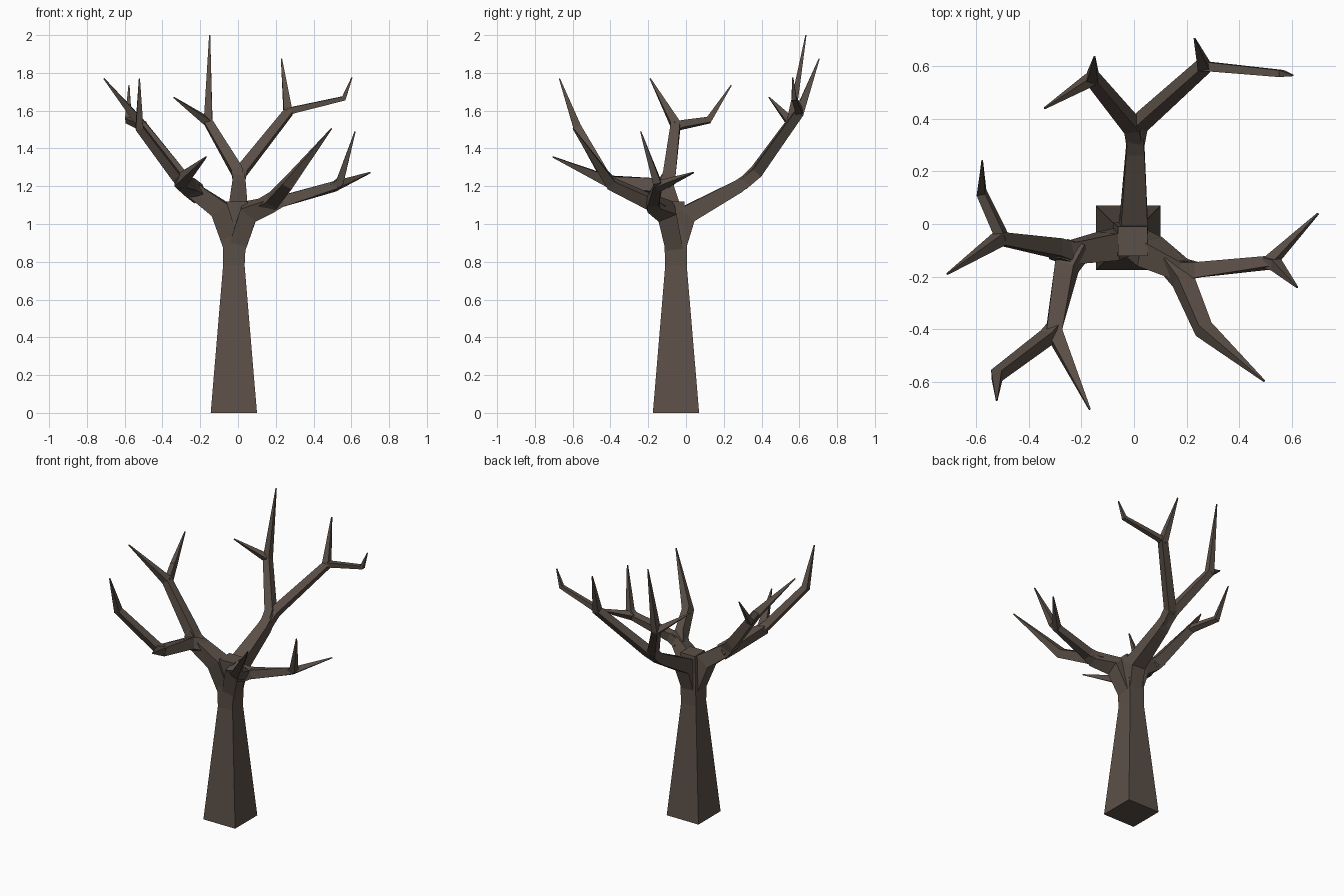
import bpy, bmesh
from mathutils import Vector

bark = bpy.data.materials.new("dark_brown_bark")
bark.diffuse_color = (0.105, 0.080, 0.064, 1)


def limb(name, pts):
    """Square tapering tube through (x, y, z, half_width) points."""
    bm = bmesh.new()
    pos = [Vector(p[:3]) for p in pts]
    rings = []
    for i, p in enumerate(pos):
        t = Vector((0, 0, 0))
        if i > 0:
            t += (p - pos[i - 1]).normalized()
        if i < len(pos) - 1:
            t += (pos[i + 1] - p).normalized()
        if name == "trunk":
            t = Vector((0, 0, 1))
        q = Vector((0, 0, 1)).rotation_difference(t.normalized())
        r = pts[i][3]
        rings.append([bm.verts.new(p + q @ Vector((sx * r, sy * r, 0)))
                      for sx, sy in ((-1, -1), (1, -1), (1, 1), (-1, 1))])
    for a, b in zip(rings, rings[1:]):
        for k in range(4):
            n = (k + 1) % 4
            bm.faces.new((a[k], a[n], b[n], b[k]))
    bm.faces.new(rings[0][::-1])
    bm.faces.new(rings[-1])
    bmesh.ops.recalc_face_normals(bm, faces=bm.faces)
    me = bpy.data.meshes.new(name)
    bm.to_mesh(me)
    bm.free()
    me.materials.append(bark)
    ob = bpy.data.objects.new(name, me)
    bpy.context.collection.objects.link(ob)


T = 0.003  # twig tip half width

# trunk
limb("trunk", [(-.022, -.053, 0, .1225), (-.022, -.053, .78, .057),
               (-.018, -.055, .92, .060), (-.005, -.065, 1.12, .056)])

# back limb with its two forks
limb("back_limb", [(-.015, -.05, .86, .045), (0, .005, 1.05, .052),
                   (.005, .28, 1.2, .035), (.005, .37, 1.27, .027)])
limb("back_left_branch", [(.005, .30, 1.21, .030), (-.005, .37, 1.28, .030),
                          (-.158, .555, 1.54, .023), (-.15, .635, 2.0, T)])
limb("back_left_twig", [(-.15, .56, 1.53, .020), (-.18, .54, 1.555, .019), (-.34, .44, 1.67, T)])
limb("back_right_branch", [(.005, .30, 1.21, .030), (.02, .38, 1.28, .029),
                           (.265, .60, 1.59, .024), (.23, .705, 1.875, T)])
limb("back_right_twig", [(.25, .60, 1.59, .020), (.30, .597, 1.605, .017),
                         (.56, .572, 1.665, .013), (.603, .565, 1.775, T)])

# left limb with its two forks
limb("left_limb", [(-.025, -.06, .86, .045), (-.10, -.085, 1.08, .052),
                   (-.24, -.11, 1.18, .042), (-.30, -.10, 1.235, .032)])
limb("left_branch", [(-.24, -.11, 1.18, .036), (-.30, -.09, 1.25, .034),
                     (-.51, -.055, 1.525, .025), (-.71, -.19, 1.77, T)])
limb("left_twig", [(-.50, -.06, 1.515, .022), (-.515, -.02, 1.525, .020),
                   (-.58, .12, 1.55, .017), (-.577, .24, 1.735, T)])
limb("front_left_branch", [(-.21, -.09, 1.16, .040), (-.255, -.16, 1.195, .038),
                           (-.305, -.41, 1.225, .030), (-.168, -.705, 1.355, T)])
limb("front_left_twig", [(-.295, -.39, 1.215, .025), (-.33, -.43, 1.255, .025),
                         (-.522, -.575, 1.51, .021), (-.522, -.67, 1.77, T)])

# right limb with its two forks
limb("right_limb", [(-.01, -.06, .86, .045), (.06, -.105, 1.065, .052),
                    (.185, -.175, 1.105, .037), (.24, -.175, 1.125, .029)])
limb("right_branch", [(.17, -.165, 1.10, .032), (.23, -.175, 1.12, .030),
                      (.515, -.147, 1.20, .022), (.70, .04, 1.272, T)])
limb("right_twig", [(.50, -.145, 1.195, .020), (.54, -.155, 1.225, .021), (.62, -.24, 1.49, T)])
limb("front_right_branch", [(.13, -.14, 1.09, .036), (.185, -.21, 1.125, .034),
                            (.265, -.40, 1.215, .028), (.495, -.597, 1.505, T)])
